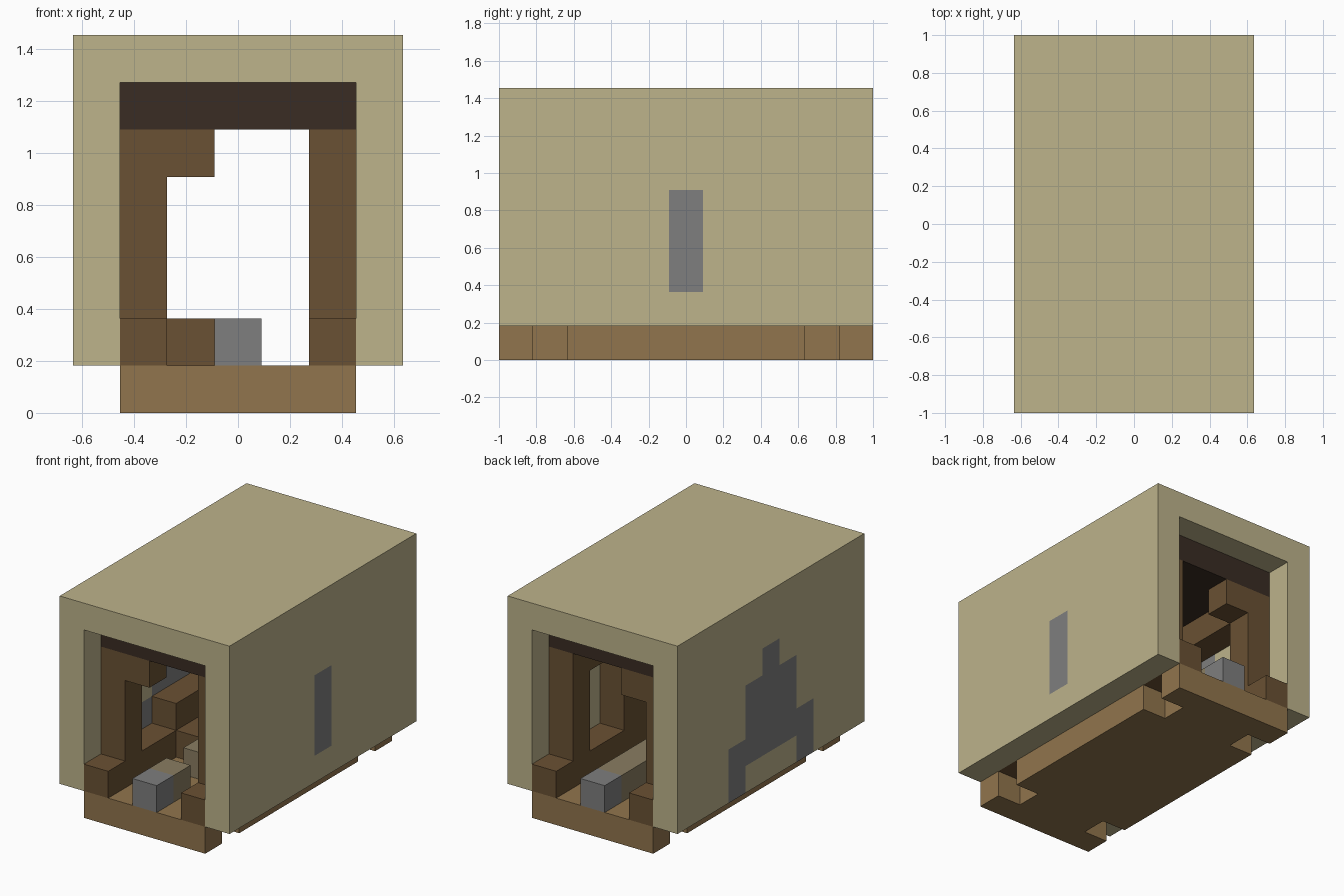
import bpy
import bmesh
from mathutils import Vector

cube = bpy.data.objects.get("Cube")
if cube:
    bpy.data.objects.remove(cube, do_unlink=True)

U = 2 / 11              # one block; the model is 7 x 11 x 8 blocks
WIDTH, LENGTH = 7, 11


def material(name, rgb):
    lin = [((c / 255 + 0.055) / 1.055) ** 2.4 for c in rgb] + [1]
    m = bpy.data.materials.new(name)
    m.use_nodes = True
    m.diffuse_color = lin
    m.node_tree.nodes["Principled BSDF"].inputs["Base Color"].default_value = lin
    return m


SAND = material("sand", (189, 179, 139))
GREY = material("grey", (126, 126, 126))
LIGHT_WOOD = material("light_wood", (145, 117, 77))
WOOD = material("wood", (106, 81, 51))
DARK_WOOD = material("dark_wood", (58, 44, 35))
TAUPE = material("taupe", (138, 125, 97))


def to_world(p):
    return Vector(((p[0] - WIDTH / 2) * U, (p[1] - LENGTH / 2) * U, p[2] * U))


def prism(name, outline, sweep, *mats, paint=None, cuts=()):
    """Sweep an outline, all in block units; cut along planes and paint by rule."""
    bm = bmesh.new()
    face = bm.faces.new([bm.verts.new(p) for p in outline])
    ext = bmesh.ops.extrude_face_region(bm, geom=[face], use_keep_orig=True)
    moved = [g for g in ext["geom"] if isinstance(g, bmesh.types.BMVert)]
    bmesh.ops.translate(bm, verts=moved, vec=Vector(sweep))
    for co, no in cuts:
        bmesh.ops.bisect_plane(bm, geom=bm.verts[:] + bm.edges[:] + bm.faces[:],
                               plane_co=co, plane_no=no)
    bmesh.ops.recalc_face_normals(bm, faces=bm.faces)
    if paint:
        for f in bm.faces:
            f.material_index = paint(f)
    for v in bm.verts:
        v.co = to_world(v.co)
    mesh = bpy.data.meshes.new(name)
    bm.to_mesh(mesh)
    bm.free()
    for m in mats:
        mesh.materials.append(m)
    obj = bpy.data.objects.new(name, mesh)
    bpy.context.collection.objects.link(obj)
    return obj


def block(name, x, y, z, mat):
    outline = [(x[0], y[0], z[0]), (x[1], y[0], z[0]),
               (x[1], y[1], z[0]), (x[0], y[1], z[0])]
    return prism(name, outline, (0, 0, z[1] - z[0]), mat)


# Shell: a long arch with grey patches set into both walls
def shell_paint(face):
    c = face.calc_center_median()
    if abs(face.normal.x) < 0.5:
        return 0
    away = abs(int(c.y) - 5)
    level = int(c.z)
    if c.x > WIDTH / 2:
        return int(away == 0 and 2 <= level <= 4)
    low, high = [(2, 5), (2, 4), (1, 2)][away] if away < 3 else (9, 9)
    return int(low <= level <= high)


arch = [(0, 1), (0, 8), (7, 8), (7, 1), (6, 1), (6, 7), (1, 7), (1, 1)]
grid = [((0, j, 0), (0, 1, 0)) for j in range(3, 9)]
grid += [((0, 0, k), (0, 0, 1)) for k in range(2, 8)]
prism("shell", [(x, 0, z) for x, z in arch], (0, LENGTH, 0), SAND, GREY,
      paint=shell_paint, cuts=grid)

# Floor: a slab with a notch near each corner
edge = [(6, 0), (6, 1), (5, 1), (5, 2), (6, 2), (6, 9), (5, 9), (5, 10), (6, 10), (6, 11)]
outline = edge + [(WIDTH - x, y) for x, y in reversed(edge)]
prism("floor", [(x, y, 0) for x, y in outline], (0, 0, 1), LIGHT_WOOD)

# Ceiling
block("ceiling", (1, 6), (1, 10), (6, 7), DARK_WOOD)

# Frame on both sides: ledge, upper rail and end posts
for side, x in (("right", 1), ("left", 5)):
    span = (x, x + 1)
    block(side + "_ledge", span, (0, 11), (1, 2), WOOD)
    block(side + "_upper_rail", span, (2, 9), (5, 6), WOOD)
    for end, y in (("front", 1), ("back", 9)):
        block(f"{side}_{end}_post", span, (y, y + 1), (2, 6), WOOD)

# Corner brackets at both ends
for end, y in (("front", 1), ("back", 9)):
    block(end + "_bracket", (2, 3), (y, y + 1), (5, 6), WOOD)

# Middle fittings: a full column on one side, a stepped bench on the other
block("left_column", (5, 6), (4, 7), (2, 5), WOOD)
block("bench_back", (1, 2), (4, 7), (2, 3), WOOD)
block("bench_seat", (2, 3), (4, 7), (1, 2), WOOD)

# Centre row of blocks on the floor, with grey ends
block("front_end_block", (3, 4), (0, 1), (1, 2), GREY)
block("front_centre_block", (3, 4), (1, 2), (1, 2), TAUPE)
block("long_centre_block", (3, 4), (3, 10), (1, 2), TAUPE)
block("back_end_block", (3, 4), (10, 11), (1, 2), GREY)
